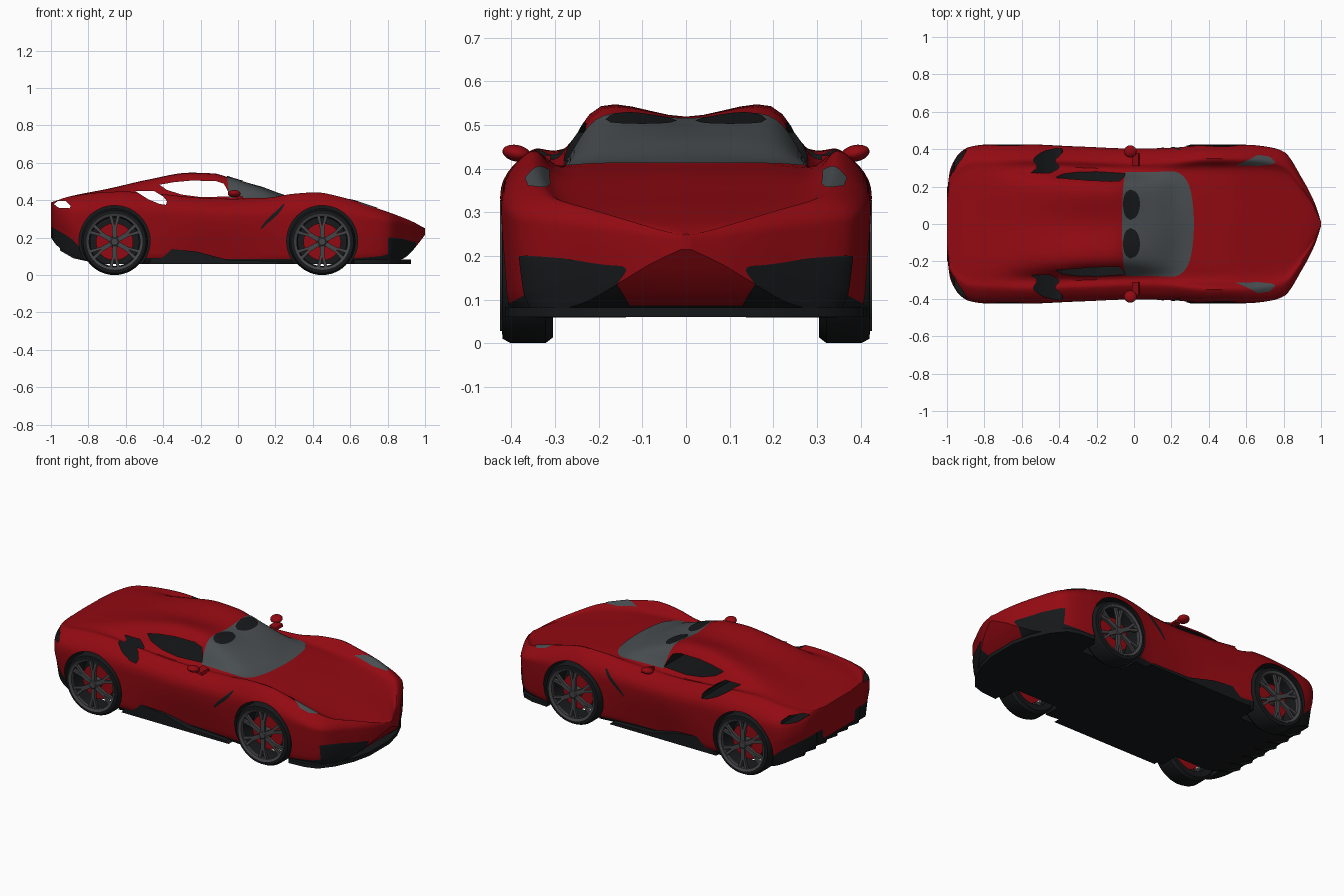
import bpy, bmesh, math
from mathutils import Vector

if "Cube" in bpy.data.objects:
    bpy.data.objects.remove(bpy.data.objects["Cube"])


def material(name, rgb):
    m = bpy.data.materials.new(name)
    m.diffuse_color = (*rgb, 1)
    m.use_nodes = True
    m.node_tree.nodes["Principled BSDF"].inputs["Base Color"].default_value = m.diffuse_color
    return m


RED = material("red_paint", (0.29, 0.003, 0.006))
BLACK = material("black_trim", (0.008, 0.009, 0.01))
GLASS = material("dark_glass", (0.065, 0.075, 0.08))
METAL = material("wheel_metal", (0.06, 0.06, 0.065))


def make(name, verts, faces, *mats, angle=35):
    me = bpy.data.meshes.new(name)
    me.from_pydata(verts, [], faces)
    bm = bmesh.new()
    bm.from_mesh(me)
    bmesh.ops.recalc_face_normals(bm, faces=bm.faces)
    bm.to_mesh(me)
    bm.free()
    for m in mats:
        me.materials.append(m)
    ob = bpy.data.objects.new(name, me)
    bpy.context.collection.objects.link(ob)
    smooth(ob, angle)
    return ob


def smooth(ob, angle=35):
    bpy.ops.object.select_all(action='DESELECT')
    ob.select_set(True)
    bpy.context.view_layer.objects.active = ob
    bpy.ops.object.shade_smooth_by_angle(angle=math.radians(angle))


def curve(*keys):
    """Smooth function through (x, value) keys without overshoot."""
    xs, vs = zip(*keys)
    d = [(vs[i + 1] - vs[i]) / (xs[i + 1] - xs[i]) for i in range(len(xs) - 1)]
    t = [d[0]] + [2 * a * b / (a + b) if a * b > 0 else 0 for a, b in zip(d, d[1:])] + [d[-1]]

    def f(x):
        x = min(max(x, xs[0]), xs[-1])
        i = max(k for k in range(len(d)) if xs[k] <= x)
        h = xs[i + 1] - xs[i]
        u = (x - xs[i]) / h
        return ((1 + 2 * u) * (1 - u) ** 2 * vs[i] + u * (1 - u) ** 2 * h * t[i]
                + u * u * (3 - 2 * u) * vs[i + 1] + u * u * (u - 1) * h * t[i + 1])
    return f


# Body guide curves along the length
width = curve((-1, .16), (-.985, .28), (-.96, .34), (-.93, .38), (-.88, .41), (-.8, .422), (-.6, .425), (-.3, .412),
              (0, .40), (.2, .405), (.4, .422), (.6, .422), (.72, .41), (.8, .385), (.9, .24), (.968, .107), (1, .012))
floor = curve((-1, .20), (-.97, .16), (-.93, .13), (-.82, .08), (-.7, .06), (.78, .06), (.88, .09), (.94, .14), (1, .215))
sill = curve((-1, .26), (-.9, .2), (-.8, .12), (-.4, .09), (.5, .085), (.75, .1), (.87, .14), (1, .222))
tuck = curve((-1, .95), (-.5, .97), (-.1, .91), (.2, .94), (.4, .97), (1, .95))
middle = curve((-1, .30), (-.8, .27), (.7, .26), (1, .23))
shoulder = curve((-1, .385), (-.9, .415), (-.6, .443), (-.4, .43), (-.2, .412), (0, .405), (.15, .41), (.3, .435),
                 (.42, .442), (.54, .42), (.73, .362), (.9, .3), (.96, .272), (1, .246))
belt = curve((-1, .385), (-.9, .417), (-.7, .442), (-.4, .425), (-.2, .41), (.25, .405), (.5, .388), (.7, .345), (.85, .305), (1, .248))
roof = curve((-1, .387), (-.9, .42), (-.69, .462), (-.47, .51), (-.26, .543), (-.125, .538), (-.05, .515), (.115, .46),
             (.25, .414), (.32, .407), (.5, .386), (.7, .34), (.85, .302), (.95, .272), (1, .249))
spine = curve((-1, .388), (-.9, .42), (-.69, .458), (-.47, .495), (-.26, .519), (-.12, .518), (0, .5), (.115, .473),
              (.25, .425), (.32, .41), (.5, .388), (.7, .341), (.85, .304), (.95, .273), (1, .25))


def surf(x, v, side=1):
    """Point on the body: v = 0 floor centre ... 8 top centre."""
    w, b, m, s = width(x), floor(x), middle(x), shoulder(x)
    p = [(0, b), (w * .9, b), (w * tuck(x), sill(x)), (w, m), (w * .985, m + .6 * (s - m)),
         (w * .83, s), (min(.295, w * .7), belt(x)), (min(.2, w * .475), roof(x)), (0, spine(x))]
    p.append((-p[7][0], p[7][1]))
    i = min(int(v), 7)
    u = v - i
    P = [Vector(q) for q in p]
    if i < 2:
        q = P[i].lerp(P[i + 1], u)
    else:
        a, b2, c, d = P[i - 1:i + 3]
        q = .5 * (2 * b2 + (c - a) * u + (2 * a - 5 * b2 + 4 * c - d) * u * u + (3 * b2 - a - 3 * c + d) * u ** 3)
    return Vector((x, side * q.x, q.y))


def patch(name, path, xa, xb, mat, lift=.003, nu=14):
    """Panel lying on the body; path lists (v, side), xa/xb give its ends."""
    verts, e = [], .002
    for k, (v, side) in enumerate(path):
        t = k / (len(path) - 1)
        for j in range(nu + 1):
            x = xa(t) + (xb(t) - xa(t)) * j / nu
            p = surf(x, v, side)
            n = (surf(x, min(v + .02, 8), side) - surf(x, v - .02, side)).cross(
                surf(x + e, v, side) - surf(x - e, v, side)).normalized()
            verts.append(p + n * lift * side)
    r = nu + 1
    faces = [(k * r + j, k * r + j + 1, k * r + r + j + 1, k * r + r + j)
             for k in range(len(path) - 1) for j in range(nu)]
    ob = make(name, verts, faces, mat)
    # Panels are open sheets, so turn them to face away from the body axis
    c = sum((p.normal.dot(p.center - Vector((p.center.x, 0, .25))) for p in ob.data.polygons))
    if c < 0:
        ob.data.flip_normals()
    return ob


def prism(name, poly, y0, y1, mat):
    n = len(poly)
    verts = [(x, y, z) for y in (y0, y1) for x, z in poly]
    faces = [tuple(range(n)), tuple(range(n, 2 * n))] + [(i, (i + 1) % n, n + (i + 1) % n, n + i) for i in range(n)]
    return make(name, verts, faces, mat)


def lathe(name, prof, cx, cz, side, mat, n=48, closed=True):
    """Spin an (r, y) profile round the axle."""
    m = len(prof)
    verts = [(cx + r * math.cos(2 * math.pi * k / n), side * y, cz + r * math.sin(2 * math.pi * k / n))
             for k in range(n) for r, y in prof]
    faces = [(k * m + j, k * m + (j + 1) % m, (k + 1) % n * m + (j + 1) % m, (k + 1) % n * m + j)
             for k in range(n) for j in range(m if closed else m - 1)]
    if not closed:
        faces += [tuple(k * m for k in range(n)), tuple(k * m + m - 1 for k in range(n))]
    return make(name, verts, faces, mat)


# Body shell, dark below the sills
N = 110
vs = [0, 1, 2] + [2 + i / 5 for i in range(1, 31)]
ring = [(v, 1) for v in vs] + [(v, -1) for v in vs[-2:0:-1]]
R = len(ring)
xs = [-math.cos(math.pi * k / N) for k in range(N + 1)]
verts = [surf(x, v, s) for x in xs for v, s in ring]
faces = [(k * R + j, k * R + (j + 1) % R, (k + 1) * R + (j + 1) % R, (k + 1) * R + j) for k in range(N) for j in range(R)]
faces += [tuple(range(R)), tuple(range(N * R, N * R + R))]
body = make("body", verts, faces, RED, BLACK)
for k in range(N):
    for j in (0, 1, R - 2, R - 1):
        body.data.polygons[k * R + j].material_index = int(xs[k] < .87)

# Openings: wheel wells, side windows, shoulder vents, tail lamps
WHEELS = [(x, s) for x in (-.66, .45) for s in (-1, 1)]
cutters = [lathe("well_cutter", [(.19, .27), (.19, .6)], x, .182, s, BLACK, closed=False) for x, s in WHEELS]
for poly in ([(-.42, .483), (-.34, .497), (-.25, .505), (-.12, .503), (-.075, .488), (-.055, .45), (-.045, .42), (-.2, .417),
              (-.3, .43), (-.38, .455)],
             [(-.55, .45), (-.45, .45), (-.4, .42), (-.38, .395), (-.385, .375), (-.42, .38), (-.48, .405)],
             [(-.985, .38), (-.965, .395), (-.92, .395), (-.895, .37), (-.9, .357), (-.96, .36)]):
    cutters.append(prism("opening_cutter", poly, -.6, .6, BLACK))
for c in cutters:
    mod = body.modifiers.new("cut", 'BOOLEAN')
    mod.operation, mod.solver, mod.object = 'DIFFERENCE', 'EXACT', c
    mod.material_mode = 'TRANSFER'
    bpy.context.view_layer.objects.active = body
    bpy.ops.object.modifier_apply(modifier=mod.name)
    bpy.data.objects.remove(c)
smooth(body)

# Windscreen
path = [(6.05 + 1.95 * i / 14, 1) for i in range(14)] + [(8 - 1.95 * i / 14, -1) for i in range(15)]
patch("windscreen", path, lambda t: -.045 - .02 * math.sin(math.pi * t),
      lambda t: .22 + .1 * math.sin(math.pi * t) ** .7, GLASS, nu=20)


def bow(t):
    return math.sqrt(max(0, t * (1 - t)))


for s, tag in ((1, "left"), (-1, "right")):
    # Dark upper screen ovals, headlights, nose intakes and fender slots
    patch("screen_oval_" + tag, [(7.05 + i * .07, s) for i in range(13)], lambda t: -.02 - .08 * bow(t),
          lambda t: -.02 + .1 * bow(t), BLACK, .006)
    patch("headlight_" + tag, [(4.7 + i / 10, s) for i in range(11)], lambda t: .66 - .12 * t,
          lambda t: .72 + .06 * math.sin(math.pi * t) - .06 * t, GLASS)
    patch("nose_intake_" + tag, [(.4 + i / 10, s) for i in range(23)], lambda t: .8,
          lambda t: .82 + .26 * bow(t), BLACK)
    patch("fender_slot_" + tag, [(2.9 + i / 10, s) for i in range(14)], lambda t: .12 + .12 * t,
          lambda t: .13 + .12 * t + .02 * math.sin(math.pi * t), BLACK)
    # Side skirt blade
    prism("side_skirt_" + tag, [(-.48, .06), (.22, .06), (.2, .075), (-.05, .08), (-.22, .125), (-.36, .14), (-.44, .11)],
          s * .36, s * .402, BLACK)
    # Door mirror and its stalk
    bpy.ops.mesh.primitive_uv_sphere_add(segments=20, ring_count=12, location=(-.02, s * .388, .435))
    mirror = bpy.context.object
    mirror.name = "mirror_" + tag
    mirror.scale = (.034, .033, .019)
    mirror.rotation_euler = (s * .2, 0, 0)
    mirror.data.materials.append(RED)
    smooth(mirror)
    prism("mirror_stalk_" + tag, [(-.01, .41), (.03, .405), (.025, .42), (-.01, .43)], s * .31, s * .38, RED)

# Front splitter
edge = [(.62, .415), (.72, .408), (.79, .385), (.85, .31), (.9, .2), (.925, .09)]
edge += [(x, -y) for x, y in edge[::-1]]
n = len(edge)
make("front_splitter", [(x, y, z) for z in (.06, .082) for x, y in edge],
     [tuple(range(n)), tuple(range(n, 2 * n))] + [(i, (i + 1) % n, n + (i + 1) % n, n + i) for i in range(n)], BLACK)

# Rear diffuser fins and lower grille
for i in range(6):
    y = -.25 + i * .1
    prism("diffuser_fin", [(-.96, .2), (-.95, .13), (-.88, .09), (-.8, .072), (-.8, .15)], y - .006, y + .006, BLACK)
prism("rear_grille", [(-.999, .2), (-.96, .17), (-.9, .2), (-1, .26)], -.2, .2, BLACK)

# Wheels: tyre, brake disc, hub, rim and spokes
for x, s in WHEELS:
    z = .178
    lathe("tyre", [(.13, .31), (.165, .305), (.178, .322), (.178, .402), (.168, .42), (.148, .422), (.142, .41)], x, z, s, BLACK)
    lathe("rim", [(.138, .4), (.15, .418), (.15, .426), (.136, .42)], x, z, s, METAL)
    lathe("brake_disc", [(.03, .355), (.1, .355), (.1, .365), (.03, .365)], x, z, s, RED)
    lathe("hub", [(.028, .34), (.028, .41), (.018, .418)], x, z, s, METAL, 24, False)
    for k in range(6):
        a = math.radians(60 * k + 30)
        for w in (-1, 1):
            pts = [(.018, 0), (.018, w * .012), (.08, w * .013), (.142, w * .03), (.142, w * .012), (.085, 0)]
            prism("spoke", [(x + r * math.cos(a) - q * math.sin(a), z + r * math.sin(a) + q * math.cos(a)) for r, q in pts],
                  s * .398, s * .414, METAL)
